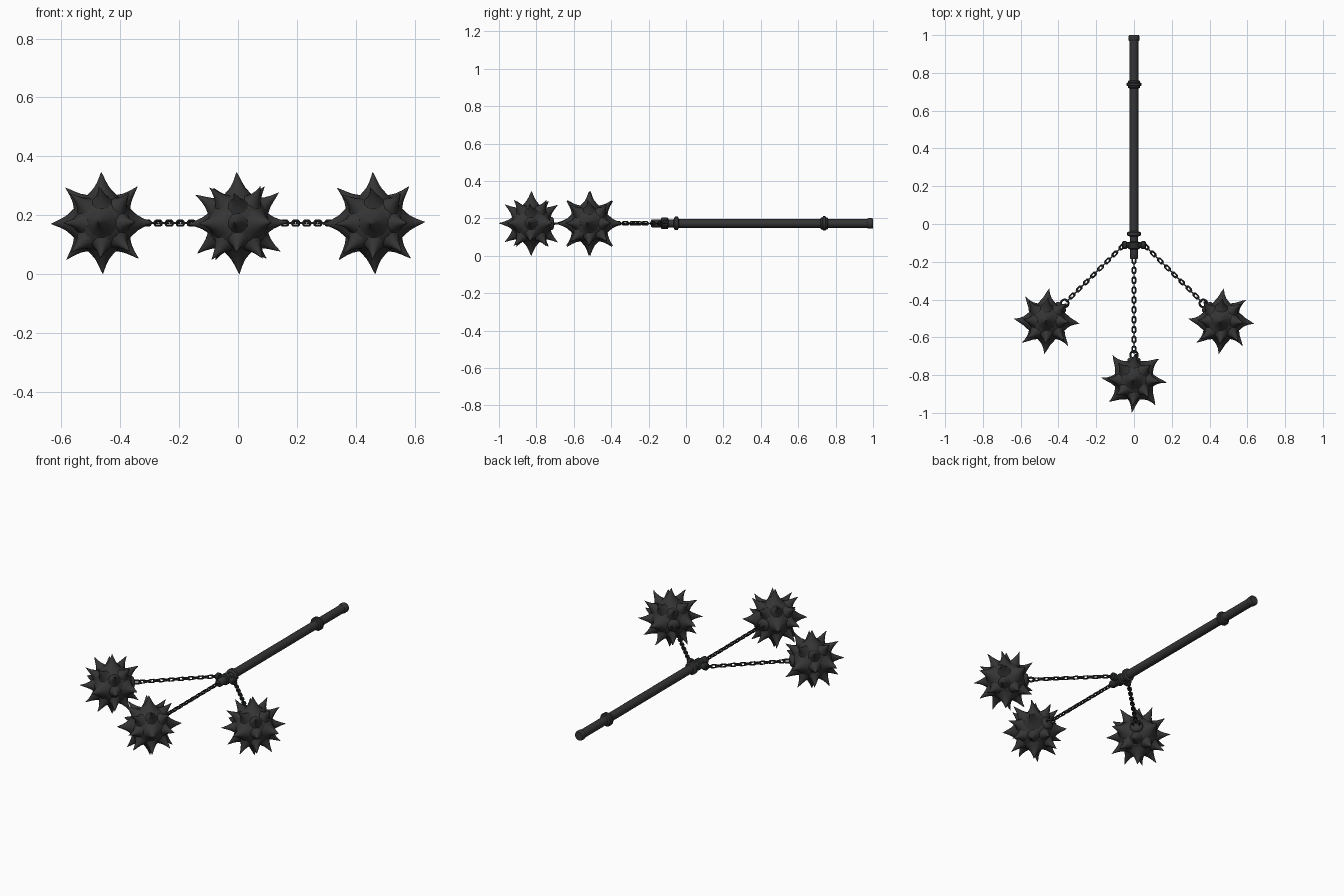
import bpy, bmesh, math
from mathutils import Vector, Matrix

if "Cube" in bpy.data.objects:
    bpy.data.objects.remove(bpy.data.objects["Cube"], do_unlink=True)

Z = 0.173          # height of the common plane
TIP = 0.173        # spike tip distance from ball centre


def material(name, rgb):
    m = bpy.data.materials.new(name)
    m.use_nodes = True
    m.diffuse_color = (*rgb, 1)
    m.node_tree.nodes["Principled BSDF"].inputs["Base Color"].default_value = (*rgb, 1)
    return m


iron = material("dark iron", (0.035, 0.035, 0.035))
grip = material("charcoal grip", (0.035, 0.035, 0.037))
steel = material("blackened steel", (0.022, 0.025, 0.024))


def finish(name, bm, mat, angle=40):
    bmesh.ops.recalc_face_normals(bm, faces=bm.faces)
    mesh = bpy.data.meshes.new(name)
    bm.to_mesh(mesh)
    bm.free()
    ob = bpy.data.objects.new(name, mesh)
    bpy.context.collection.objects.link(ob)
    mesh.materials.append(mat)
    bpy.ops.object.select_all(action="DESELECT")
    ob.select_set(True)
    bpy.context.view_layer.objects.active = ob
    bpy.ops.object.shade_smooth_by_angle(angle=math.radians(angle))
    return ob


def lathe(bm, profile, frame, sides=16, sweep=Vector()):
    """Capped rings of (height, radius) along the frame's z axis, drifting by sweep."""
    rings = []
    for i, (h, r) in enumerate(profile):
        drift = sweep * (i / (len(profile) - 1)) ** 2
        rings.append([bm.verts.new(frame @ Vector((r * math.cos(a), r * math.sin(a), h)) + drift)
                      for a in (math.tau * k / sides for k in range(sides))])
    for lo, hi in zip(rings, rings[1:]):
        for k in range(sides):
            n = (k + 1) % sides
            bm.faces.new((lo[k], lo[n], hi[n], hi[k]))
    bm.faces.new(rings[0][::-1])
    bm.faces.new(rings[-1])


def loop(bm, frame, straight, radius, wire, steps=12, sides=6):
    """Stadium-shaped link in the frame's xy plane, long along x."""
    rings = []
    for k in range(steps):
        a = math.tau * (k + 0.5) / steps
        out = Vector((math.cos(a), math.sin(a), 0))
        mid = out * radius + Vector((math.copysign(straight, out.x), 0, 0))
        rings.append([bm.verts.new(frame @ (mid + out * wire * math.cos(t)
                                            + Vector((0, 0, wire * math.sin(t)))))
                      for t in (math.tau * j / sides for j in range(sides))])
    for k in range(steps):
        a, b = rings[k], rings[(k + 1) % steps]
        for j in range(sides):
            n = (j + 1) % sides
            bm.faces.new((a[j], b[j], b[n], a[n]))


def aim(origin, direction, axis="Z"):
    up = "X" if axis == "Z" else "Z"
    return Matrix.Translation(origin) @ direction.to_track_quat(axis, up).to_matrix().to_4x4()


def turned(name, profile, mat, origin=(0, 0, Z), axis=(0, 1, 0), sides=16):
    bm = bmesh.new()
    lathe(bm, profile, aim(Vector(origin), Vector(axis)), sides)
    return finish(name, bm, mat)


# Handle with its bands and end cap
turned("handle", [(-0.05, 0.024), (0.98, 0.024)], grip)
turned("pommel_cap", [(0.968, 0.024), (0.973, 0.028), (0.995, 0.028), (1.0, 0.025)], grip)
turned("grip_band", [(0.718, 0.025), (0.722, 0.032), (0.73, 0.033), (0.733, 0.039), (0.745, 0.039),
                     (0.748, 0.033), (0.756, 0.032), (0.76, 0.025)], grip)
turned("front_band", [(-0.066, 0.024), (-0.06, 0.036), (-0.044, 0.036), (-0.038, 0.024)], grip)

# Head: neck, collar and two side arms
turned("neck", [(-0.186, 0.018), (-0.181, 0.022), (-0.14, 0.022), (-0.05, 0.02)], grip)
turned("collar", [(-0.135, 0.022), (-0.13, 0.031), (-0.098, 0.031), (-0.093, 0.022)], steel)
for side, s in (("left", 1), ("right", -1)):
    turned(side + "_arm", [(0, 0.016), (0.038, 0.016), (0.04, 0.021), (0.058, 0.021), (0.064, 0.014)],
           steel, (0, -0.112, Z), (s, 0, 0), 12)


def chain(name, start, end):
    bm = bmesh.new()
    span = end - start
    count = round(span.length / 0.0265)
    for i in range(count):
        frame = aim(start + span * ((i + 0.5) / count), span, "X")
        loop(bm, frame @ Matrix.Rotation(math.pi / 2 * (i % 2), 4, "X"), 0.0085, 0.0085, 0.0042)
    finish(name, bm, steel, 60)


def spiked_ball(name, centre, turn):
    """Ball whose diagonal (1, 1, 0) direction, after turning, faces the chain."""
    bm = bmesh.new()
    rot = Matrix.Rotation(turn, 4, "Z")
    place = Matrix.Translation(centre) @ rot
    bmesh.ops.create_uvsphere(bm, u_segments=24, v_segments=16, radius=0.107, matrix=place)
    steps = (-1, 0, 1)
    for d in (Vector((x, y, z)) for x in steps for y in steps for z in steps):
        if d.length == 0 or d == Vector((1, 1, 0)):
            continue
        w = 1.1 if d.length == 1 else 0.85
        d.normalize()
        sweep = rot.to_3x3() @ d.cross(Vector((0.3, 0.2, 1))) * 0.014
        lathe(bm, [(0.092, 0.048 * w), (0.108, 0.034 * w), (0.122, 0.023 * w),
                   (0.142, 0.013 * w), (0.16, 0.006 * w), (TIP, 0.0006)],
              place @ aim(Vector(), d), 10, sweep)
    finish(name, bm, iron, 60)


# Three balls, each with a socket, an eye ring and a chain
for name, centre, turn, start in (
        ("right", Vector((-0.462, -0.515, Z)), 0, Vector((-0.055, -0.112, Z))),
        ("middle", Vector((0, -0.827, Z)), math.pi / 4, Vector((0, -0.18, Z))),
        ("left", Vector((0.462, -0.515, Z)), math.pi / 2, Vector((0.055, -0.112, Z)))):
    spiked_ball(name + "_spiked_ball", centre, turn)
    toward = Matrix.Rotation(turn, 3, "Z") @ Vector((1, 1, 0)).normalized()
    turned(name + "_socket", [(0.09, 0.036), (0.112, 0.034), (0.118, 0.028), (0.122, 0.014)],
           iron, centre, toward)
    bm = bmesh.new()
    loop(bm, aim(centre + toward * 0.134, toward, "X"), 0, 0.02, 0.0055, 16)
    finish(name + "_eye_ring", bm, steel, 60)
    chain(name + "_chain", start, centre + toward * 0.15)
